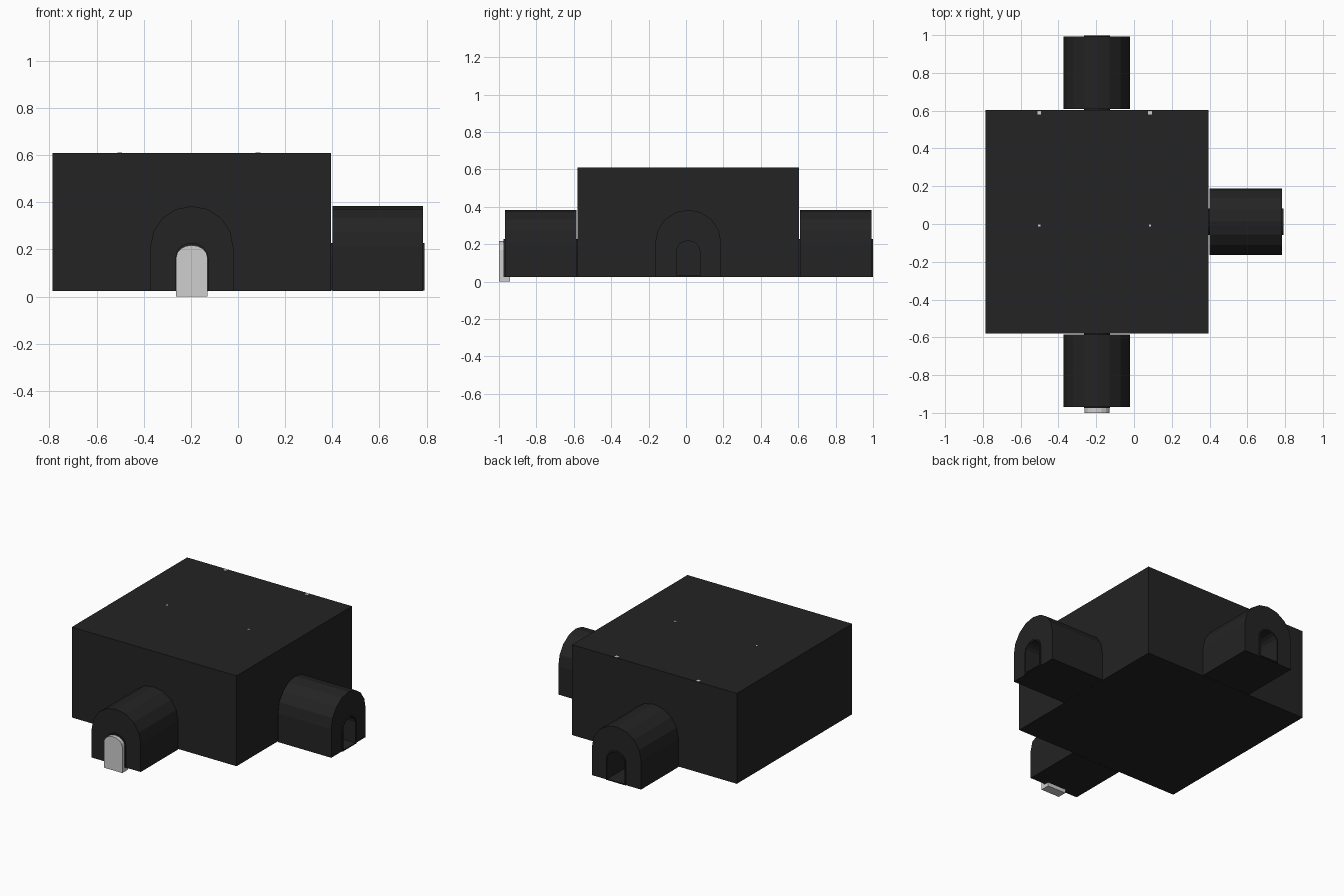
import bpy, bmesh, math
from mathutils import Matrix

if "Cube" in bpy.data.objects:
    bpy.data.objects.remove(bpy.data.objects["Cube"])

CX, CY = -0.196, 0.012       # centre of the room
FLOOR, ROOF = 0.024, 0.61


def material(name, v):
    m = bpy.data.materials.new(name)
    m.diffuse_color = (v, v, v, 1)
    m.use_nodes = True
    m.node_tree.nodes["Principled BSDF"].inputs["Base Color"].default_value = m.diffuse_color
    return m


dark = material("dark stone", 0.017)
light = material("light grey", 0.62)


def finish(bm, name, mat):
    bmesh.ops.recalc_face_normals(bm, faces=bm.faces[:])
    me = bpy.data.meshes.new(name)
    bm.to_mesh(me)
    bm.free()
    me.materials.append(mat)
    ob = bpy.data.objects.new(name, me)
    bpy.context.collection.objects.link(ob)
    return ob


def box(name, x0, x1, y0, y1, z0, z1, mat):
    bm = bmesh.new()
    bmesh.ops.create_cube(bm, size=1)
    for v in bm.verts:
        v.co.x = x1 if v.co.x > 0 else x0
        v.co.y = y1 if v.co.y > 0 else y0
        v.co.z = z1 if v.co.z > 0 else z0
    return finish(bm, name, mat)


def arch(name, hw, z0, spring, top, d0, d1, angle, mat, n=8):
    """Round-topped prism from distance d0 to d1 outward from the room centre."""
    pts = [(hw, z0)]
    pts += [(hw * math.cos(math.pi * i / n),
             spring + (top - spring) * math.sin(math.pi * i / n)) for i in range(n + 1)]
    pts += [(-hw, z0)]
    bm = bmesh.new()
    face = bm.faces.new([bm.verts.new((x, d0, z)) for x, z in pts])
    ext = bmesh.ops.extrude_face_region(bm, geom=[face], use_keep_orig=True)
    for g in ext["geom"]:
        if isinstance(g, bmesh.types.BMVert):
            g.co.y = d1
    bm.transform(Matrix.Translation((CX, CY, 0)) @ Matrix.Rotation(angle, 4, 'Z'))
    return finish(bm, name, mat)


def cut(ob, cutter):
    mod = ob.modifiers.new("cut", 'BOOLEAN')
    mod.operation = 'DIFFERENCE'
    mod.solver = 'EXACT'
    mod.object = cutter
    bpy.context.view_layer.objects.active = ob
    bpy.ops.object.modifier_apply(modifier=mod.name)


# Hollow square room
R = 0.591
room = box("room_shell", CX - R, CX + R, CY - R, CY + R, FLOOR, ROOF, dark)
r = R - 0.012
cavity = box("cavity_cutter", CX - r, CX + r, CY - r, CY + r, FLOOR + 0.008, ROOF - 0.012, dark)
cut(room, cavity)
bpy.data.objects.remove(cavity)

# Three vaulted corridors, each with a raised door surround and open passage
for side, ang in (("back", 0), ("front", math.pi), ("right", -math.pi / 2)):
    hall = arch(side + "_corridor", 0.176, FLOOR, 0.21, 0.384, 0.597, 0.98, ang, dark)
    surround = arch(side + "_door_surround", 0.07, FLOOR + 0.001, 0.165, 0.228,
                    0.584, 0.987, ang, dark)
    tunnel = arch("tunnel_cutter", 0.062, FLOOR + 0.008, 0.165, 0.218, 0.55, 1.05, ang, dark)
    core = arch("core_cutter", 0.066, FLOOR + 0.004, 0.165, 0.223, 0.55, 1.05, ang, dark)
    cut(hall, core)
    cut(surround, tunnel)
    cut(room, tunnel)
    for c in (tunnel, core):
        bpy.data.objects.remove(c)

# Light door closing the front passage
arch("front_door", 0.066, 0.0, 0.168, 0.218, 0.952, 1.012, math.pi, light)

# Tips of the inner vault ribs just showing through the roof
for x in (CX - R / 2 - 0.01, CX + R / 2 - 0.015):
    for y, s in ((CY - 0.02, 0.006), (CY + R - 0.014, 0.01)):
        box("vault_rib_tip", x - s, x + s, y - s, y + s, ROOF - 0.01, ROOF + 0.001, light)
